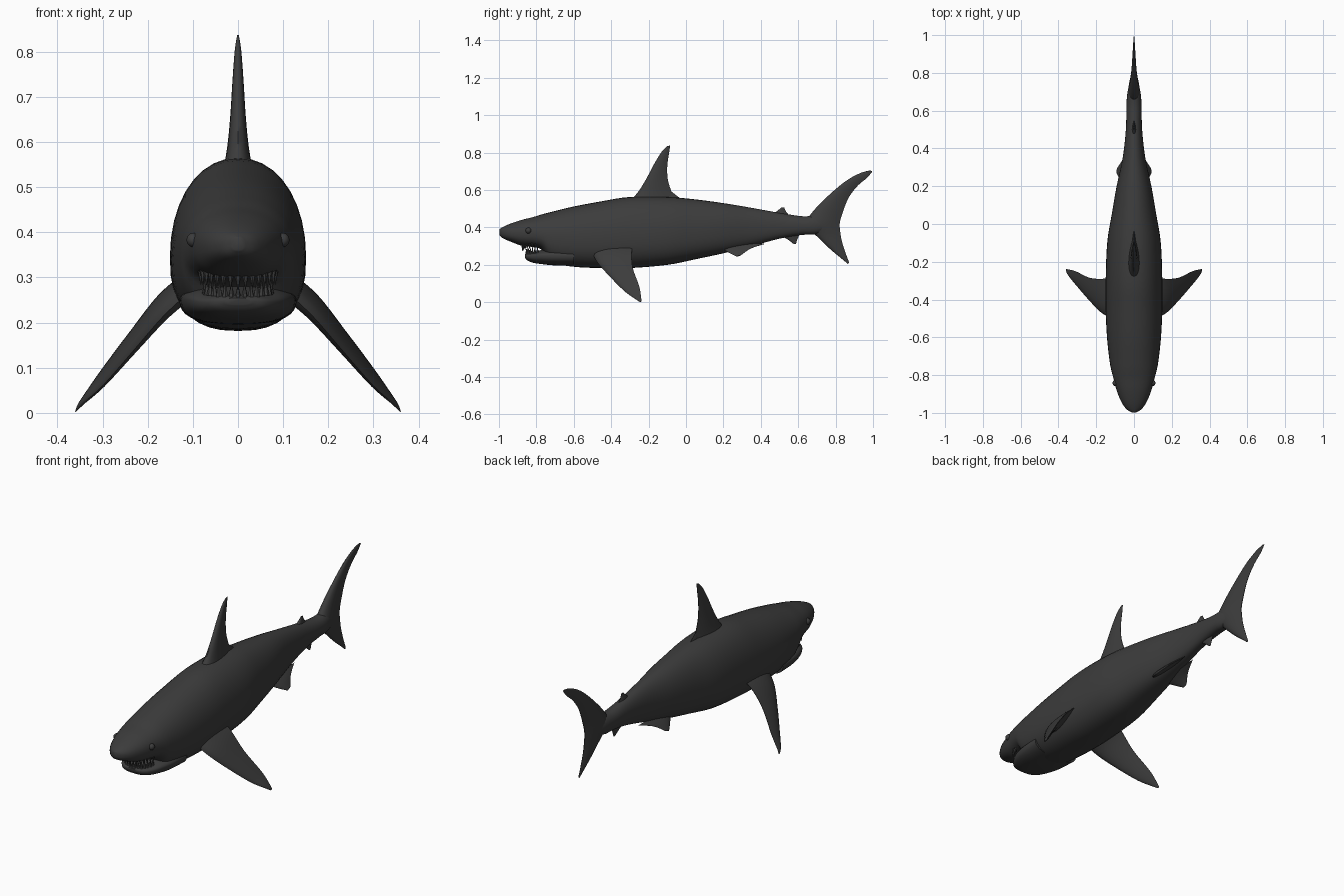
import bpy, bmesh, math
from mathutils import Vector, Matrix

if "Cube" in bpy.data.objects:
    bpy.data.objects.remove(bpy.data.objects["Cube"], do_unlink=True)

skin = bpy.data.materials.new("charcoal_grey")
skin.use_nodes = True
GREY = (0.045, 0.045, 0.045, 1)
skin.diffuse_color = GREY
skin.node_tree.nodes["Principled BSDF"].inputs["Base Color"].default_value = GREY


def finish(bm, name):
    """Turn a bmesh into a smooth, coloured object."""
    bmesh.ops.recalc_face_normals(bm, faces=bm.faces)
    mesh = bpy.data.meshes.new(name)
    bm.to_mesh(mesh)
    bm.free()
    mesh.materials.append(skin)
    obj = bpy.data.objects.new(name, mesh)
    bpy.context.collection.objects.link(obj)
    bpy.ops.object.select_all(action='DESELECT')
    obj.select_set(True)
    bpy.context.view_layer.objects.active = obj
    bpy.ops.object.shade_smooth_by_angle(angle=math.radians(50))
    return obj


def refine(rows, steps=4):
    """Catmull-Rom interpolation through rows of numbers."""
    out = []
    for i in range(len(rows) - 1):
        a, b = rows[max(i - 1, 0)], rows[i]
        c, d = rows[i + 1], rows[min(i + 2, len(rows) - 1)]
        for s in range(steps):
            t = s / steps
            out.append([q + t / 2 * (r - p + t * (2*p - 5*q + 4*r - u + t * (3*(q - r) + u - p)))
                        for p, q, r, u in zip(a, b, c, d)])
    return out + [list(rows[-1])]


def loft(rings, name):
    """Skin closed rings of points and cap both ends."""
    bm = bmesh.new()
    loops = [[bm.verts.new(p) for p in ring] for ring in rings]
    n = len(loops[0])
    for a, b in zip(loops, loops[1:]):
        for i in range(n):
            j = (i + 1) % n
            bm.faces.new((a[i], a[j], b[j], b[i]))
    bm.faces.new(loops[0])
    bm.faces.new(loops[-1])
    return finish(bm, name)


def hull(stations, name, sides=36):
    """Stations are y, top, bottom, half width, height of widest point."""
    rings = []
    for y, top, bot, w, mid in refine(stations):
        ring = []
        for k in range(sides):
            a = 2 * math.pi * k / sides
            c, s = math.cos(a), math.sin(a)
            e = 2 / (2.1 if s > 0 else 2.5)
            h = top - mid if s > 0 else mid - bot
            ring.append((math.copysign(abs(c) ** e, c) * w, y,
                         mid + math.copysign(abs(s) ** e, s) * h))
        rings.append(ring)
    return loft(rings, name)


def fin(stations, normal, name, mirror=False, n=8):
    """Stations are leading point, trailing point, half thickness."""
    side = Vector(normal).normalized()
    rings = []
    for r in refine([(*a, *b, t) for a, b, t in stations]):
        lead, trail, thick = Vector(r[:3]), Vector(r[3:6]), r[6]
        fr = [(k / n) ** 1.6 for k in range(n + 1)]
        prof = [(t, 2.6 * math.sqrt(t) * (1 - t) + 0.06 * t) for t in fr]
        up = [lead.lerp(trail, t) + side * h * thick for t, h in prof]
        down = [lead.lerp(trail, t) - side * h * thick for t, h in prof[1:]]
        rings.append(up + down[::-1])
    loft(rings, ("left_" if mirror else "") + name)
    if mirror:
        loft([[(-p.x, p.y, p.z) for p in ring] for ring in rings], "right_" + name)


def flat(rows):
    """Stations lying on the centre plane."""
    return [((0, a, b), (0, c, d), t) for a, b, c, d, t in rows]


# Body with snout and tail stem
hull([(-.998, .39, .36, .012, .375), (-.98, .402, .343, .04, .373),
      (-.94, .42, .325, .068, .37), (-.88, .44, .303, .092, .37),
      (-.82, .455, .295, .108, .37), (-.77, .47, .28, .121, .36),
      (-.72, .483, .215, .13, .35), (-.6, .512, .19, .143, .34),
      (-.45, .54, .183, .15, .34), (-.3, .563, .183, .15, .35),
      (-.1, .563, .2, .142, .36), (.05, .55, .23, .118, .37),
      (.2, .53, .262, .092, .39), (.35, .505, .3, .06, .4),
      (.5, .478, .34, .043, .41), (.62, .46, .36, .04, .41),
      (.7, .46, .365, .034, .41), (.8, .43, .4, .008, .415)], "body")

# Lower jaw
hull([(-.862, .255, .24, .03, .248), (-.85, .261, .225, .06, .246),
      (-.82, .267, .212, .086, .246), (-.77, .28, .204, .11, .25),
      (-.7, .288, .197, .125, .25), (-.6, .29, .195, .13, .25)], "lower_jaw")


# Teeth rows
def teeth(name, radius, cy, base, drop, count=15):
    bm = bmesh.new()
    for k in range(count):
        a = math.pi * (0.06 + 0.88 * k / (count - 1))
        lift = 0.012 * abs(math.cos(a))
        pos = Vector((radius * math.cos(a), cy - radius * math.sin(a), base + lift + drop / 2))
        turn = Matrix.Rotation(-a, 4, 'Z')
        flip = Matrix.Rotation(math.pi if drop < 0 else 0, 4, 'X')
        bmesh.ops.create_cone(bm, cap_ends=True, segments=6, radius1=.008, radius2=.0005,
                              depth=abs(drop), matrix=Matrix.Translation(pos) @ turn @ flip)
    finish(bm, name)


teeth("upper_teeth", .084, -.79, .307, -.035)
teeth("lower_teeth", .074, -.78, .25, .035)

# Eyes
for x, label in ((.098, "left_eye"), (-.098, "right_eye")):
    bm = bmesh.new()
    bmesh.ops.create_uvsphere(bm, u_segments=20, v_segments=12, radius=.016,
                              matrix=Matrix.Translation((x, -.842, .383)))
    finish(bm, label)

# Fins on the centre plane
SIDE = (1, 0, 0)
fin(flat([(-.31, .53, -.05, .53, .034), (-.26, .585, -.075, .585, .024),
          (-.215, .655, -.097, .655, .017), (-.17, .74, -.1, .73, .012),
          (-.13, .805, -.09, .8, .007), (-.1, .835, -.085, .838, .002)]), SIDE, "dorsal_fin")
fin(flat([(-.11, .555, -.03, .555, .008), (-.1, .59, -.075, .59, .003)]), SIDE, "dorsal_fin_heel")
fin(flat([(.455, .465, .56, .455, .012), (.49, .49, .535, .485, .007),
          (.51, .508, .525, .507, .002)]), SIDE, "second_dorsal_fin")
fin(flat([(.5, .36, .61, .37, .012), (.545, .335, .595, .335, .007),
          (.575, .312, .588, .311, .002)]), SIDE, "anal_fin")
fin(flat([(.985, .705, .997, .7, .002), (.93, .69, .968, .665, .005),
          (.85, .645, .92, .625, .009), (.75, .56, .87, .56, .015),
          (.67, .475, .838, .48, .024), (.64, .415, .822, .42, .03),
          (.69, .362, .827, .36, .02), (.77, .285, .838, .31, .012),
          (.83, .235, .86, .245, .006), (.865, .205, .873, .212, .002)]), SIDE, "tail_fin")

# Paired fins
fin([((.1, -.505, .275), (.1, -.28, .315), .026), ((.165, -.475, .215), (.165, -.29, .27), .02),
     ((.23, -.41, .14), (.235, -.285, .185), .014), ((.3, -.33, .06), (.31, -.25, .085), .009),
     ((.345, -.275, .02), (.35, -.24, .025), .005), ((.36, -.247, .002), (.36, -.237, .004), .001)],
    (.79, -.15, .6), "pectoral_fin", mirror=True)
fin([((.03, .17, .3), (.025, .42, .312), .014), ((.068, .225, .268), (.058, .345, .287), .009),
     ((.093, .27, .245), (.09, .295, .252), .002)],
    (.5, 0, .86), "pelvic_fin", mirror=True)
